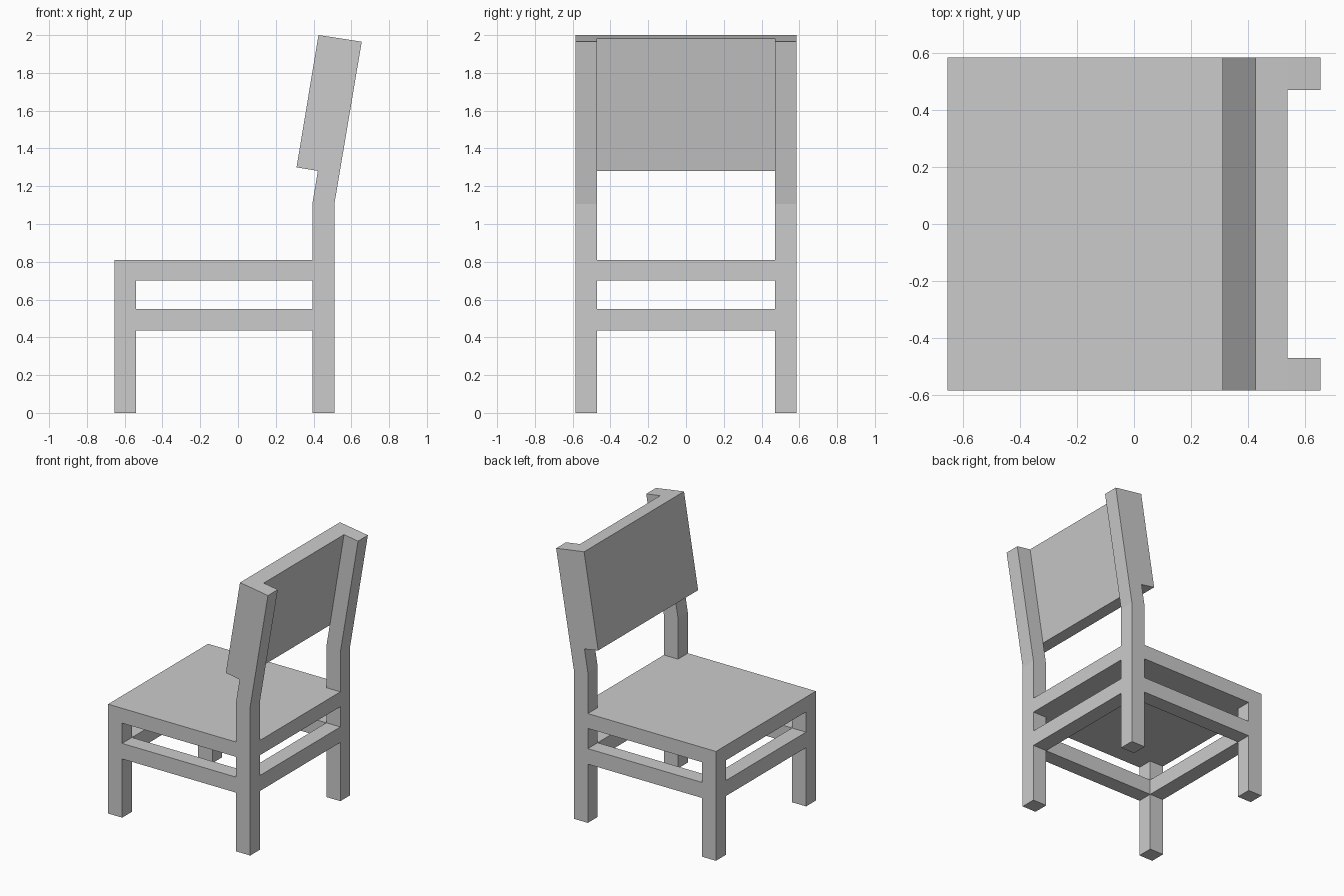
import bpy, bmesh
from mathutils import Vector

if "Cube" in bpy.data.objects:
    bpy.data.objects.remove(bpy.data.objects["Cube"])

# Main dimensions
X0, X1 = -0.655, 0.51      # seat extent in x
Y = 0.585                  # half width
T = 0.115                  # timber thickness
YI, XF, XB = Y - T, X0 + T, X1 - T


def prism(name, outline, offset):
    """Extrude a closed planar outline of 3D points by an offset."""
    bm = bmesh.new()
    face = bm.faces.new([bm.verts.new(p) for p in outline])
    ext = bmesh.ops.extrude_face_region(bm, geom=[face], use_keep_orig=True)
    verts = [v for v in ext["geom"] if isinstance(v, bmesh.types.BMVert)]
    bmesh.ops.translate(bm, verts=verts, vec=Vector(offset))
    bmesh.ops.recalc_face_normals(bm, faces=bm.faces)
    mesh = bpy.data.meshes.new(name)
    bm.to_mesh(mesh)
    bm.free()
    obj = bpy.data.objects.new(name, mesh)
    bpy.context.collection.objects.link(obj)
    return obj


def side_prism(name, profile, y0, y1):
    return prism(name, [(x, y0, z) for x, z in profile], (0, y1 - y0, 0))


def box(name, x0, x1, y0, y1, z0, z1):
    return side_prism(name, [(x0, z0), (x1, z0), (x1, z1), (x0, z1)], y0, y1)


# Seat slab, notched around the back posts
seat = [(X0, -Y), (XB, -Y), (XB, -YI), (X1, -YI),
        (X1, YI), (XB, YI), (XB, Y), (X0, Y)]
prism("seat", [(x, y, 0.70) for x, y in seat], (0, 0, 0.11))

# Legs, bent back posts and side stretchers
post = [(XB, 0), (X1, 0), (X1, 1.105), (0.655, 1.965), (0.54, 1.983), (XB, 1.115)]
for side, y0, y1 in (("right", -Y, -YI), ("left", YI, Y)):
    box(f"front_leg_{side}", X0, XF, y0, y1, 0, 0.70)
    side_prism(f"back_post_{side}", post, y0, y1)
    box(f"side_stretcher_{side}", XF, XB, y0, y1, 0.435, 0.55)

# Cross stretchers between the legs
box("front_stretcher", X0, XF, -YI, YI, 0.435, 0.55)
box("back_stretcher", XB, X1, -YI, YI, 0.435, 0.55)

# Leaning backrest panel
side_prism("backrest", [(0.31, 1.30), (0.424, 1.281), (0.54, 1.983), (0.426, 2.0)], -Y, Y)
